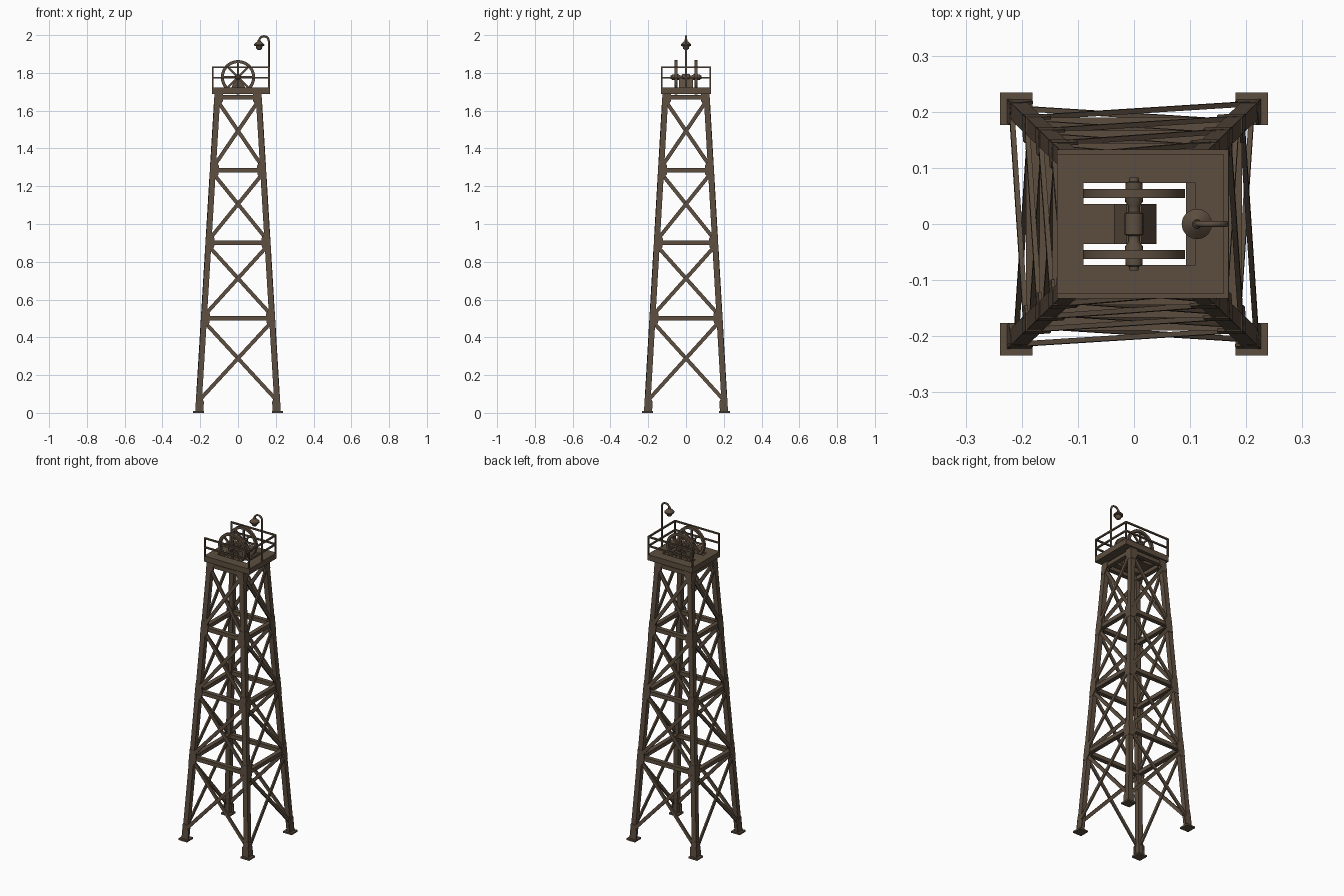
import bpy, bmesh, math
from mathutils import Vector, Matrix

if "Cube" in bpy.data.objects:
    bpy.data.objects.remove(bpy.data.objects["Cube"])

mat = bpy.data.materials.new("dark_brown_steel")
mat.diffuse_color = (0.108, 0.076, 0.05, 1)
mat.use_nodes = True
mat.node_tree.nodes["Principled BSDF"].inputs["Base Color"].default_value = mat.diffuse_color


def finish(name, bm, smooth=False):
    bmesh.ops.recalc_face_normals(bm, faces=bm.faces)
    me = bpy.data.meshes.new(name)
    bm.to_mesh(me)
    bm.free()
    ob = bpy.data.objects.new(name, me)
    bpy.context.collection.objects.link(ob)
    me.materials.append(mat)
    if smooth:
        bpy.ops.object.select_all(action='DESELECT')
        ob.select_set(True)
        bpy.context.view_layer.objects.active = ob
        bpy.ops.object.shade_smooth_by_angle(angle=math.radians(40))
    return ob


def prism(bm, a, b):
    """Solid between two matching point loops."""
    va, vb = [bm.verts.new(p) for p in a], [bm.verts.new(p) for p in b]
    n = len(va)
    bm.faces.new(va)
    bm.faces.new(vb[::-1])
    for i in range(n):
        bm.faces.new((va[i], va[(i + 1) % n], vb[(i + 1) % n], vb[i]))


def bar(bm, p, q, w, d, normal):
    """Rectangular bar from p to q; d is its depth along normal."""
    p, q = Vector(p), Vector(q)
    s = (q - p).cross(Vector(normal)).normalized()
    n = s.cross(q - p).normalized()
    ring = [s * w / 2 * i + n * d / 2 * j for i, j in ((-1, -1), (1, -1), (1, 1), (-1, 1))]
    prism(bm, [p + r for r in ring], [q + r for r in ring])


def box(bm, x0, x1, y0, y1, z0, z1):
    c = ((x0, y0), (x1, y0), (x1, y1), (x0, y1))
    prism(bm, [(x, y, z0) for x, y in c], [(x, y, z1) for x, y in c])


def lathe(bm, profile, origin, along_y=False, n=20):
    """Solid of revolution from (position, radius) pairs."""
    rings = []
    for t, r in profile:
        ring = []
        for k in range(n):
            a = 2 * math.pi * k / n
            u, v = r * math.cos(a), r * math.sin(a)
            ring.append(bm.verts.new(Vector(origin) + Vector((u, t, v) if along_y else (u, v, t))))
        rings.append(ring)
    for a, b in zip(rings, rings[1:]):
        for k in range(n):
            bm.faces.new((a[k], a[(k + 1) % n], b[(k + 1) % n], b[k]))
    bm.faces.new(rings[0])
    bm.faces.new(rings[-1][::-1])


TOP = 1.69


def half(z):
    """Leg centre line at height z."""
    t = z / TOP
    return 0.21 - 0.102 * t, 0.206 - 0.098 * t


def on_face(f, u, z, off=0.0, inset=0.0):
    """Point on tower side f; u=-1..1 across, off outward, inset from the leg."""
    hx, hy = half(z)
    along, out = (hx, hy) if f % 2 == 0 else (hy, hx)
    p = Vector((u * along - inset * u, -(out + off), z))
    return Matrix.Rotation(f * math.pi / 2, 3, 'Z') @ p


# Four leaning legs with foot plates
legs, feet = bmesh.new(), bmesh.new()
for sx in (-1, 1):
    for sy in (-1, 1):
        a, b = half(0.005), half(TOP)
        bar(legs, (sx * a[0], sy * a[1], 0.005), (sx * b[0], sy * b[1], TOP), 0.03, 0.03, (0, 1, 0))
        cx, cy = sx * 0.21, sy * 0.205
        box(feet, cx - 0.029, cx + 0.029, cy - 0.029, cy + 0.029, 0, 0.01)
finish("tower_legs", legs)
finish("foot_plates", feet)

# Horizontal beams, crossed braces, corner gussets on each side
levels = [0.05, 0.5, 0.9, 1.285, 1.67]
beams, braces, gussets = (bmesh.new() for _ in range(3))
for f in range(4):
    nrm = Matrix.Rotation(f * math.pi / 2, 3, 'Z') @ Vector((0, -1, 0))
    for i, z in enumerate(levels):
        if i:
            bar(beams, on_face(f, -1, z), on_face(f, 1, z), 0.024, 0.026, nrm)
        for u in (-1, 1):
            if i == 0:
                shape = [(-0.017, -0.04), (0.026, -0.04), (0.026, 0.01), (0.0, 0.05), (-0.017, 0.05)]
            elif i == 4:
                shape = [(-0.016, -0.05), (0.012, -0.05), (0.03, -0.02), (0.03, 0.02), (-0.016, 0.02)]
            else:
                shape = [(-0.016, -0.05), (0.012, -0.05), (0.031, -0.022),
                         (0.031, 0.022), (0.012, 0.05), (-0.016, 0.05)]
            prism(gussets, [on_face(f, u, z + dz, 0.011, s) for s, dz in shape],
                  [on_face(f, u, z + dz, 0.0165, s) for s, dz in shape])
    for z0, z1 in zip(levels, levels[1:]):
        for u, off in ((-1, 0.012), (1, 0.004)):
            bar(braces, on_face(f, u, z0 + 0.015, off), on_face(f, -u, z1 - 0.015, off), 0.02, 0.009, nrm)
finish("horizontal_beams", beams)
finish("cross_braces", braces)
finish("corner_gussets", gussets)

# Platform floor with wheel openings
xs = [-0.137, -0.09, 0.04, 0.11, 0.169]
ys = [-0.132, -0.073, -0.036, 0.036, 0.073, 0.132]
bm = bmesh.new()
grid = [[bm.verts.new((x, y, 1.723)) for y in ys] for x in xs]
for i in range(4):
    for j in range(5):
        if (i in (1, 2) and j in (1, 3)) or (i == 2 and j == 2):
            continue
        bm.faces.new((grid[i][j], grid[i + 1][j], grid[i + 1][j + 1], grid[i][j + 1]))
floor = finish("platform_floor", bm)
for p in floor.data.polygons:
    if p.normal.z < 0:
        p.flip()
mod = floor.modifiers.new("thickness", 'SOLIDIFY')
mod.thickness, mod.offset = 0.034, -1

# Cross beam at the edge of the opening
bm = bmesh.new()
box(bm, 0.093, 0.112, -0.075, 0.075, 1.689, 1.71)
finish("opening_beam", bm)

# Railing on three sides, left side open
bm = bmesh.new()
x0, x1, yy, w = -0.133, 0.164, 0.128, 0.009
for x in (x0, x1):
    for y in (-yy, yy):
        bar(bm, (x, y, 1.72), (x, y, 1.834), w, w, (0, 1, 0))
for z in (1.775, 1.83):
    for y in (-yy, yy):
        bar(bm, (x0, y, z), (x1, y, z), w, w, (0, 1, 0))
    bar(bm, (x1, -yy, z), (x1, yy, z), w, w, (1, 0, 0))
finish("railing", bm)

# Axle, pedestal and two spoked winding wheels
AX = (0, 0, 1.777)
bm = bmesh.new()
side = [(0.083, 0.008), (0.076, 0.009), (0.074, 0.015), (0.04, 0.016), (0.032, 0.01),
        (0.021, 0.01), (0.019, 0.017)]
lathe(bm, [(-t, r) for t, r in side] + [(t, r) for t, r in reversed(side)], AX, True, 16)
finish("wheel_axle", bm, True)

bm = bmesh.new()
trapezoid = ((-0.036, 1.72), (0.04, 1.72), (0.013, 1.772), (-0.013, 1.772))
prism(bm, [(x, -0.036, z) for x, z in trapezoid], [(x, 0.036, z) for x, z in trapezoid])
finish("axle_pedestal", bm)

for name, y in (("front_wheel", -0.054), ("back_wheel", 0.054)):
    bm = bmesh.new()
    n = 32
    section = [(0.075, -0.008), (0.091, -0.008), (0.091, 0.008), (0.075, 0.008)]
    rings = []
    for k in range(n):
        a = 2 * math.pi * k / n
        rings.append([bm.verts.new((r * math.cos(a), y + t, AX[2] + r * math.sin(a))) for r, t in section])
    for k in range(n):
        a, b = rings[k], rings[(k + 1) % n]
        for m in range(4):
            bm.faces.new((a[m], a[(m + 1) % 4], b[(m + 1) % 4], b[m]))
    for k in range(8):
        a = 2 * math.pi * k / 8
        d = Vector((math.cos(a), 0, math.sin(a)))
        c = Vector((0, y, AX[2]))
        bar(bm, c + d * 0.008, c + d * 0.08, 0.011, 0.008, (0, 1, 0))
    finish(name, bm, True)

# Lamp post with curved top
cu = bpy.data.curves.new("lamp_post", 'CURVE')
cu.dimensions = '3D'
cu.bevel_depth, cu.bevel_resolution, cu.use_fill_caps = 0.0055, 2, True
path = [(0.163, 1.70)] + [(0.1375 + 0.0255 * math.cos(a), 1.9685 + 0.0255 * math.sin(a))
                          for a in [math.pi * k / 10 for k in range(11)]]
sp = cu.splines.new('POLY')
sp.points.add(len(path) - 1)
for pt, (x, z) in zip(sp.points, path):
    pt.co = (x, 0, z, 1)
post = bpy.data.objects.new("lamp_post", cu)
bpy.context.collection.objects.link(post)
cu.materials.append(mat)

# Lamp shade and bulb
bm = bmesh.new()
lathe(bm, [(1.922, 0.008), (1.928, 0.015), (1.942, 0.018), (1.944, 0.027), (1.951, 0.027),
           (1.963, 0.015), (1.968, 0.008), (1.977, 0.007)], (0.112, 0, 0))
finish("lamp_head", bm, True)
